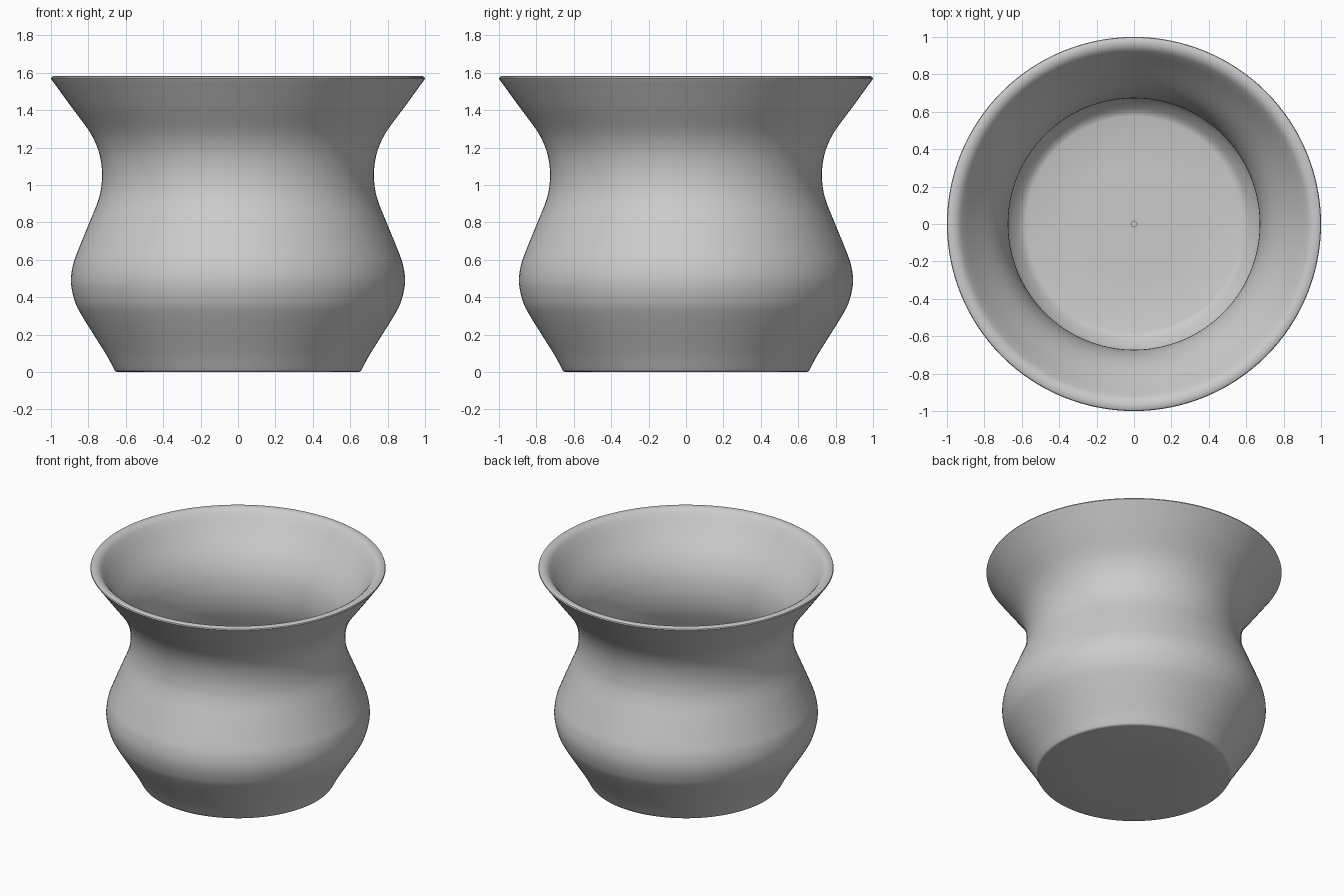
import bpy
import bmesh
import math
from mathutils import Vector

if "Cube" in bpy.data.objects:
    bpy.data.objects.remove(bpy.data.objects["Cube"], do_unlink=True)

SEGMENTS = 128
WALL = 0.055
FLOOR = 0.055

# Key points of the outer wall: radius, height
KEYS = [(0.675, 0.04), (0.715, 0.11), (0.84, 0.31), (0.876, 0.39), (0.893, 0.48),
        (0.883, 0.57), (0.855, 0.65), (0.79, 0.81), (0.757, 0.89), (0.736, 0.96),
        (0.727, 1.04), (0.732, 1.12), (0.752, 1.2), (0.797, 1.29), (0.893, 1.42), (0.98, 1.54)]


def smooth_path(points, steps):
    """Catmull-Rom curve through the points."""
    pts = [Vector(p) for p in points]
    pts = [2 * pts[0] - pts[1]] + pts + [2 * pts[-1] - pts[-2]]
    path = []
    for a, b, c, d in zip(pts, pts[1:], pts[2:], pts[3:]):
        for i in range(steps):
            t = i / steps
            path.append(0.5 * (2 * b + (c - a) * t + (2 * a - 5 * b + 4 * c - d) * t ** 2
                               + (3 * b - a - 3 * c + d) * t ** 3))
    return path + [pts[-2]]


def inward_offset(path, distance):
    """Parallel path on the side facing the axis."""
    result = []
    for i, p in enumerate(path):
        d = (path[min(i + 1, len(path) - 1)] - path[max(i - 1, 0)]).normalized()
        result.append(p + Vector((-d.y, d.x)) * distance)
    return result


outer = smooth_path(KEYS, 4)
inner = [p for p in inward_offset(outer, WALL) if FLOOR + 0.05 < p.y < 1.54]

# Closed base, outer wall, rounded lip, inner wall, then floor with a pinhole
base = [(0, 0), (0.3, 0), (0.645, 0), (0.655, 0.003), (0.661, 0.012)]
lip = [(0.995, 1.56), (1.0, 1.568), (0.997, 1.576), (0.988, 1.581), (0.97, 1.582),
       (0.953, 1.579), (0.937, 1.57), (0.922, 1.555)]
floor = [(0.618, FLOOR + 0.025), (0.6, FLOOR + 0.008), (0.575, FLOOR), (0.3, FLOOR), (0.015, FLOOR)]
profile = base + [tuple(p) for p in outer] + lip + [tuple(p) for p in reversed(inner)] + floor

bm = bmesh.new()
verts = [bm.verts.new((r, 0, z)) for r, z in profile]
edges = [bm.edges.new(pair) for pair in zip(verts, verts[1:])]
bmesh.ops.spin(bm, geom=verts + edges, cent=(0, 0, 0), axis=(0, 0, 1),
               angle=math.tau, steps=SEGMENTS, use_merge=True)
bmesh.ops.remove_doubles(bm, verts=bm.verts, dist=0.0002)
bmesh.ops.recalc_face_normals(bm, faces=bm.faces)
# Make sure the underside faces down
bottom = min(bm.faces, key=lambda f: f.calc_center_median().z)
if bottom.normal.z > 0:
    bmesh.ops.reverse_faces(bm, faces=bm.faces)

mesh = bpy.data.meshes.new("flared_pot")
bm.to_mesh(mesh)
bm.free()
pot = bpy.data.objects.new("flared_pot", mesh)
bpy.context.collection.objects.link(pot)

# Plain grey finish
grey = bpy.data.materials.new("light_grey")
grey.use_nodes = True
colour = (0.6, 0.6, 0.6, 1)
grey.diffuse_color = colour
grey.node_tree.nodes["Principled BSDF"].inputs["Base Color"].default_value = colour
mesh.materials.append(grey)

bpy.ops.object.select_all(action="DESELECT")
pot.select_set(True)
bpy.context.view_layer.objects.active = pot
bpy.ops.object.shade_smooth_by_angle(angle=math.radians(40))
